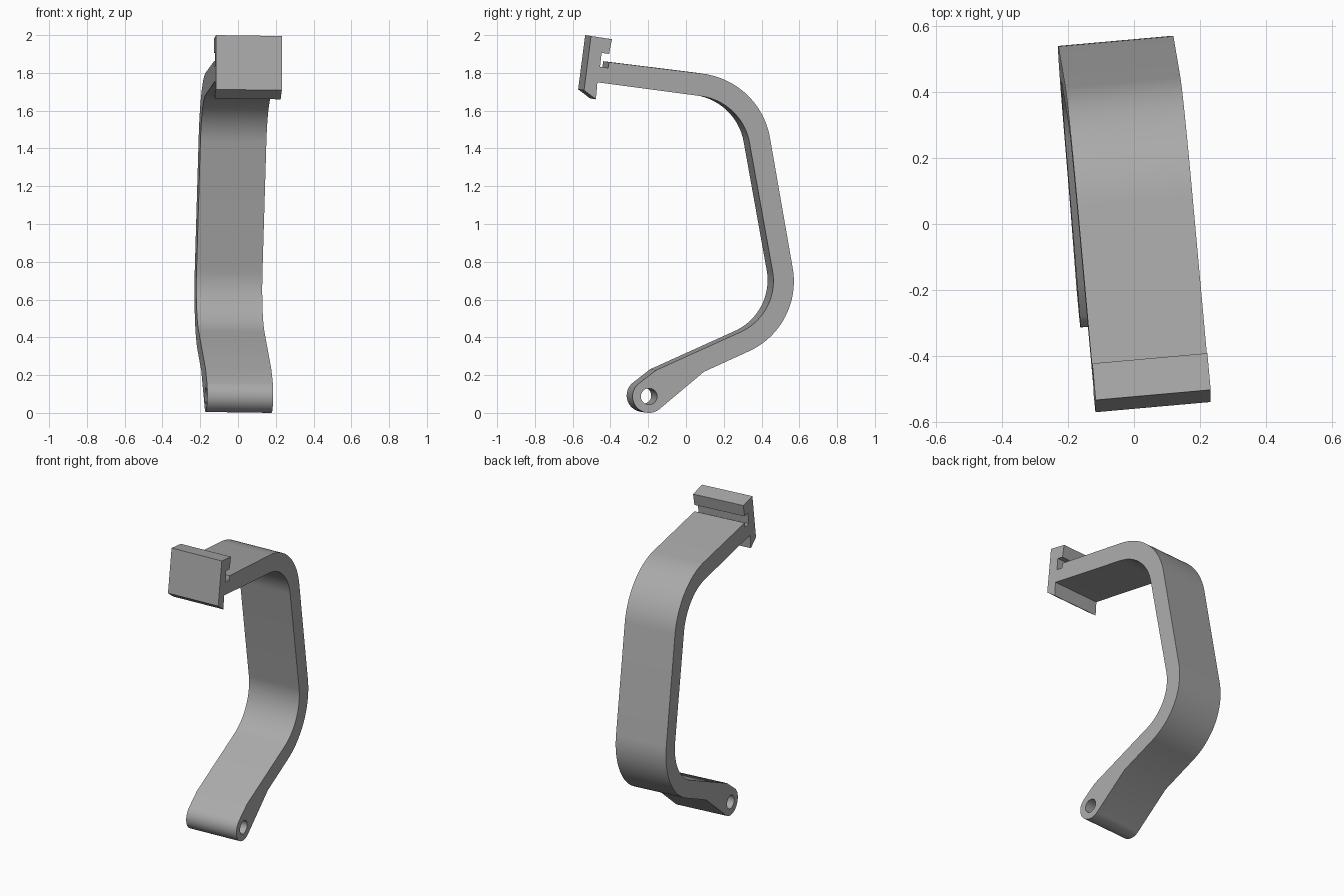
import bpy, bmesh, math
from mathutils import Vector as V

if "Cube" in bpy.data.objects:
    bpy.data.objects.remove(bpy.data.objects["Cube"])

WIDTH = V((0.349, 0.031, -0.005))        # slightly skewed extrusion across the part
EYE, EYE_R, HOLE_R = V((-0.196, 0.087)), 0.087, 0.043


def fillet(prev, corner, nxt, r, n=24):
    """Rounded corner between two straight runs."""
    a, c, b = V(prev), V(corner), V(nxt)
    u, w = (a - c).normalized(), (b - c).normalized()
    half = u.angle(w) / 2
    mid = c + (u + w).normalized() * (r / math.sin(half))
    s, e = c + u * (r / math.tan(half)) - mid, c + w * (r / math.tan(half)) - mid
    a0, a1 = math.atan2(s.y, s.x), math.atan2(e.y, e.x)
    d = (a1 - a0 + math.pi) % math.tau - math.pi
    return [arc_point(mid, r, a0 + d * i / n) for i in range(n + 1)]


def arc_point(mid, r, a):
    return mid + V((math.cos(a), math.sin(a))) * r


def tangent_angle(p, side):
    """Angle on the pivot eye where a line from p touches it."""
    d = V(p) - EYE
    return math.atan2(d.y, d.x) + side * math.acos(EYE_R / d.length)


# Clamp head with its slot, ending at the start of the arm
head = [(-0.503, 1.995), (-0.392, 1.978), (-0.407, 1.90), (-0.447, 1.906),
        (-0.455, 1.832), (-0.412, 1.826), (-0.407, 1.857)]
head_low = [(-0.469, 1.750), (-0.477, 1.660), (-0.540, 1.708)]

# Arm corners, outer and inner
out_top, out_low, out_end = (0.392, 1.758), (0.619, 0.457), (0.095, 0.2175)
in_top, in_low, in_end = (0.297, 1.648), (0.499, 0.5235), (-0.159, 0.226)

# Pivot eye, wrapped from the underside round to the upper side
a0 = tangent_angle(out_end, -1)
sweep = (tangent_angle(in_end, 1) - a0) % math.tau - math.tau
eye = [arc_point(EYE, EYE_R, a0 + sweep * i / 40) for i in range(41)]

outline = (head + fillet(head[-1], out_top, out_low, 0.413)
           + fillet(out_top, out_low, out_end, 0.406) + [out_end] + eye + [in_end]
           + fillet(in_end, in_low, in_top, 0.296)
           + fillet(in_low, in_top, head_low[0], 0.302) + head_low)
hole = [arc_point(EYE, HOLE_R, math.tau * i / 40) for i in range(40)]

# Fill the side profile and extrude it across the width
bm = bmesh.new()
edges = []
for loop in (outline, hole):
    vs = [bm.verts.new((0.16 - 0.089 * p[0] + 0.014 * p[1], p[0], p[1])) for p in loop]
    edges += [bm.edges.new((vs[i - 1], vs[i])) for i in range(len(vs))]
bmesh.ops.triangle_fill(bm, edges=edges, use_beauty=True, use_dissolve=False)
ext = bmesh.ops.extrude_face_region(bm, geom=bm.faces[:], use_keep_orig=True)
bmesh.ops.translate(bm, vec=-WIDTH,
                    verts=[g for g in ext["geom"] if isinstance(g, bmesh.types.BMVert)])
bmesh.ops.recalc_face_normals(bm, faces=bm.faces)

mesh = bpy.data.meshes.new("bracket_arm")
bm.to_mesh(mesh)
bm.free()
obj = bpy.data.objects.new("bracket_arm", mesh)
bpy.context.collection.objects.link(obj)

grey = bpy.data.materials.new("plain grey")
grey.diffuse_color = (0.4, 0.4, 0.4, 1)
grey.use_nodes = True
grey.node_tree.nodes["Principled BSDF"].inputs["Base Color"].default_value = grey.diffuse_color
mesh.materials.append(grey)

bpy.context.view_layer.objects.active = obj
obj.select_set(True)
bpy.ops.object.shade_smooth_by_angle(angle=math.radians(20))
